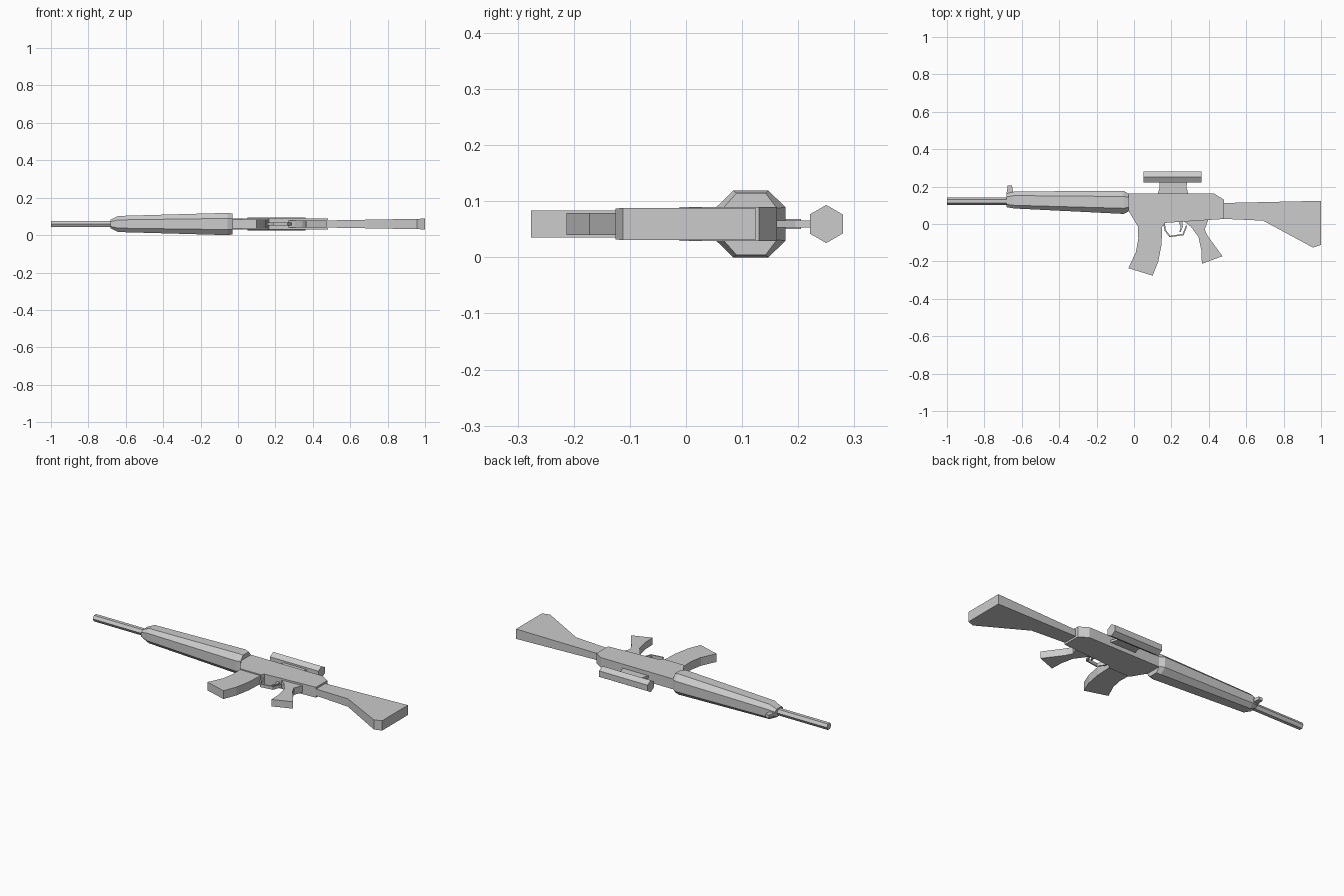
import bpy, bmesh, math

if "Cube" in bpy.data.objects:
    bpy.data.objects.remove(bpy.data.objects["Cube"])

ZC = 0.0615  # mid-plane of the flat-lying rifle

grey = bpy.data.materials.new("plain grey")
grey.diffuse_color = (0.6, 0.6, 0.6, 1)
grey.use_nodes = True
grey.node_tree.nodes["Principled BSDF"].inputs["Base Color"].default_value = grey.diffuse_color


def finish(name, bm):
    bmesh.ops.recalc_face_normals(bm, faces=bm.faces)
    me = bpy.data.meshes.new(name)
    bm.to_mesh(me)
    bm.free()
    me.materials.append(grey)
    ob = bpy.data.objects.new(name, me)
    bpy.context.collection.objects.link(ob)
    return ob


def loft(name, rings):
    """Skin a list of equal-length rings and cap both ends."""
    bm = bmesh.new()
    vs = [[bm.verts.new(p) for p in r] for r in rings]
    n = len(vs[0])
    for a, b in zip(vs, vs[1:]):
        for i in range(n):
            j = (i + 1) % n
            bm.faces.new((a[i], a[j], b[j], b[i]))
    bm.faces.new(vs[0])
    bm.faces.new(vs[-1])
    return finish(name, bm)


def plate(name, pts, half):
    """Side profile given thickness; half may be a function of x."""
    h = half if callable(half) else (lambda x: half)
    return loft(name, [[(x, y, ZC + s * h(x)) for x, y in pts] for s in (-1, 1)])


def hex_tube(name, x0, x1, y, r, turn):
    ring = [(y + r * math.cos(turn + k * math.pi / 3),
             ZC + r * math.sin(turn + k * math.pi / 3)) for k in range(6)]
    return loft(name, [[(x, a, b) for a, b in ring] for x in (x0, x1)])


def octagon(x, top, bottom, side_top, side_bottom, flat, wide):
    right = [(top, flat), (side_top, wide), (side_bottom, wide), (bottom, flat)]
    return ([(x, y, ZC + w) for y, w in right]
            + [(x, y, ZC - w) for y, w in reversed(right)])


# barrel and hand guard
hex_tube("barrel", -1.0, -0.62, 0.122, 0.02, 0)
loft("hand_guard", [
    octagon(-0.682, 0.162, 0.09, 0.145, 0.105, 0.013, 0.023),
    octagon(-0.64, 0.174, 0.083, 0.152, 0.10, 0.022, 0.043),
    octagon(-0.055, 0.177, 0.054, 0.147, 0.084, 0.030, 0.0595),
    octagon(-0.03, 0.162, 0.066, 0.142, 0.09, 0.028, 0.055),
])
plate("front_sight", [(-0.683, 0.155), (-0.675, 0.205), (-0.652, 0.205),
                      (-0.645, 0.155)], 0.009)

# receiver with magazine well
plate("receiver", [(-0.035, 0.162), (0.43, 0.162), (0.48, 0.13), (0.48, 0.027),
                   (0.165, 0.006), (0.157, -0.012), (0.02, -0.012), (-0.035, 0.08)], 0.03)

# curved magazine
plate("magazine", [(0.02, 0.01), (0.023, -0.08), (0.01, -0.15), (-0.03, -0.236),
                   (0.1, -0.276), (0.13, -0.2), (0.147, -0.11), (0.152, 0.01)], 0.024)

# pistol grip
plate("grip", [(0.26, 0.02), (0.305, -0.015), (0.345, -0.07), (0.36, -0.14), (0.363, -0.213),
               (0.473, -0.172), (0.395, -0.065), (0.378, -0.03), (0.40, 0.03)], 0.02)

# trigger and its guard
outer = [(0.155, 0.01), (0.163, -0.035), (0.19, -0.071), (0.265, -0.06), (0.285, -0.01)]
inner = [(0.278, -0.008), (0.26, -0.053), (0.193, -0.063), (0.171, -0.032), (0.163, 0.01)]
plate("trigger_guard", outer + inner, 0.009)
plate("trigger", [(0.235, 0.02), (0.25, -0.015), (0.243, -0.042), (0.25, -0.042),
                  (0.261, -0.015), (0.258, 0.02)], 0.006)

# scope on its mount
plate("scope_mount", [(0.125, 0.155), (0.137, 0.195), (0.135, 0.23), (0.285, 0.23),
                      (0.28, 0.195), (0.293, 0.155)], 0.0065)
hex_tube("scope", 0.05, 0.36, 0.25, 0.034, math.pi / 6)

# shoulder stock, widening toward the butt
plate("stock", [(0.47, 0.112), (1.0, 0.124), (1.0, -0.112), (0.957, -0.126),
                (0.69, 0.018), (0.47, 0.028)],
      lambda x: 0.019 + 0.0095 * (x - 0.47) / 0.53)

# rest the lowest point on the ground
obs = list(bpy.context.collection.objects)
low = min(v.co.z for o in obs for v in o.data.vertices)
for o in obs:
    for v in o.data.vertices:
        v.co.z -= low
